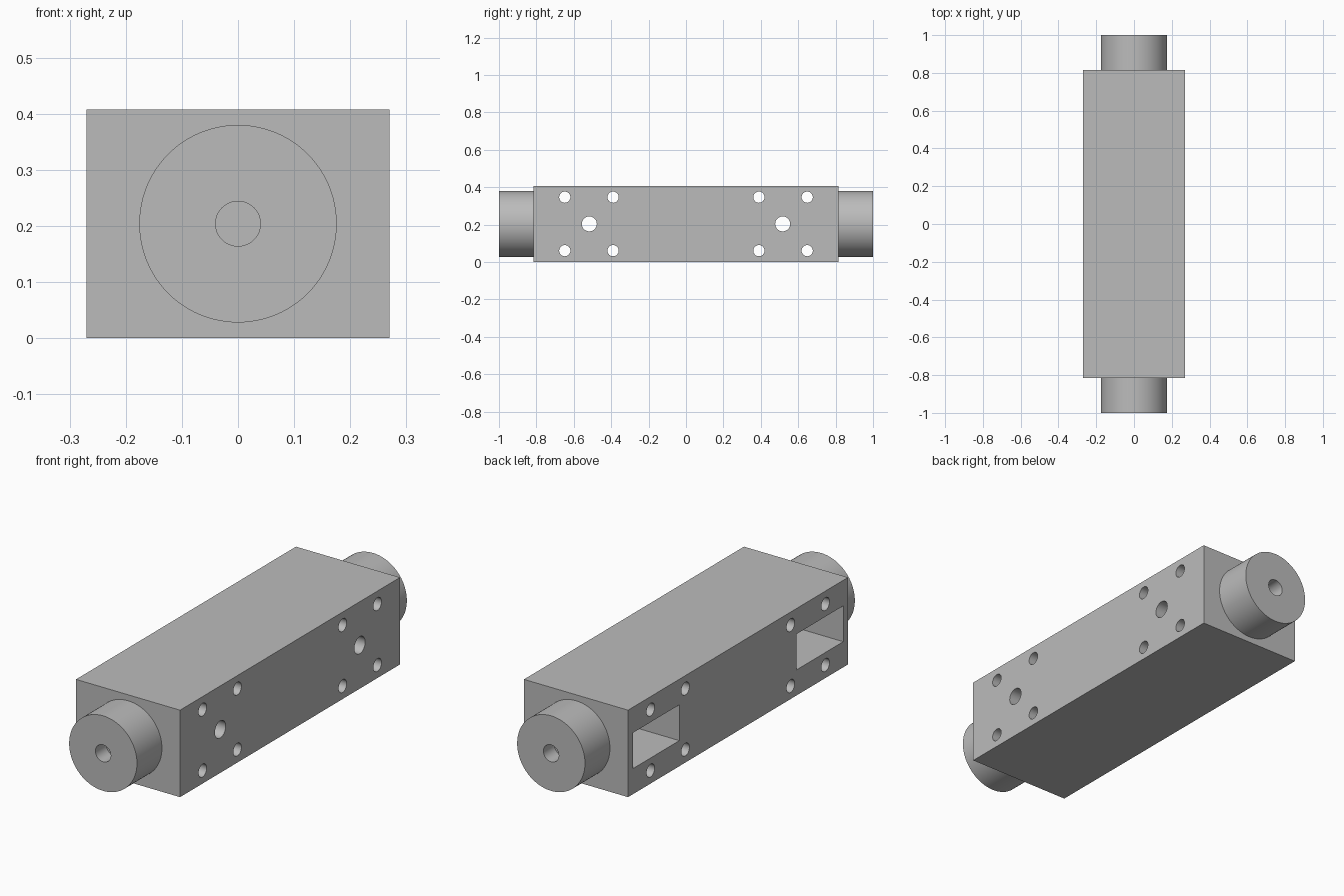
import bpy
import math

cube = bpy.data.objects.get("Cube")
if cube:
    bpy.data.objects.remove(cube, do_unlink=True)

HALF_W, HALF_L, HEIGHT = 0.27, 0.815, 0.408
MID_Z = HEIGHT / 2

grey = bpy.data.materials.new("machined_grey")
grey.use_nodes = True
colour = (0.5, 0.5, 0.5, 1)
grey.diffuse_color = colour
grey.node_tree.nodes["Principled BSDF"].inputs["Base Color"].default_value = colour


def box(name, low, high):
    centre = [(a + b) / 2 for a, b in zip(low, high)]
    bpy.ops.mesh.primitive_cube_add(size=1, location=centre)
    obj = bpy.context.object
    obj.name = name
    obj.scale = [b - a for a, b in zip(low, high)]
    bpy.ops.object.transform_apply(location=False, rotation=False, scale=True)
    obj.data.materials.append(grey)
    return obj


def rod(name, radius, length, centre, axis, sides=48):
    turn = (0, math.pi / 2, 0) if axis == "x" else (math.pi / 2, 0, 0)
    bpy.ops.mesh.primitive_cylinder_add(vertices=sides, radius=radius, depth=length,
                                        location=centre, rotation=turn)
    obj = bpy.context.object
    obj.name = name
    obj.data.materials.append(grey)
    return obj


def cut(target, cutter):
    mod = target.modifiers.new(cutter.name, "BOOLEAN")
    mod.operation = "DIFFERENCE"
    mod.solver = "EXACT"
    mod.object = cutter
    bpy.context.view_layer.objects.active = target
    bpy.ops.object.modifier_apply(modifier=mod.name)
    bpy.data.objects.remove(cutter, do_unlink=True)


def smooth(obj):
    bpy.ops.object.select_all(action="DESELECT")
    obj.select_set(True)
    bpy.context.view_layer.objects.active = obj
    bpy.ops.object.shade_smooth_by_angle(angle=math.radians(30))


# Rectangular body
body = box("body", (-HALF_W, -HALF_L, 0), (HALF_W, HALF_L, HEIGHT))

for side, end in ((-1, "front"), (1, "back")):
    # Deep pocket open on the -x face
    near, far = sorted((side * 0.435, side * 0.78))
    cut(body, box("pocket_cutter", (-0.4, near, 0.12), (0.135, far, 0.288)))
    # Central cable hole from the +x face into the pocket
    cut(body, rod("cable_cutter", 0.04, 0.4, (0.2, side * 0.517, MID_Z), "x"))
    # Four mounting holes through the full width
    for y in (0.39, 0.648):
        for dz in (-0.143, 0.143):
            cut(body, rod("bolt_cutter", 0.03, 1, (0, side * y, MID_Z + dz), "x", 32))

    # Round end boss with a blind centre bore
    boss = rod(end + "_boss", 0.176, 1 - HALF_L, (0, side * (1 + HALF_L) / 2, MID_Z), "y", 96)
    cut(boss, rod("bore_cutter", 0.04, 0.16, (0, side, MID_Z), "y"))
    smooth(boss)

smooth(body)
